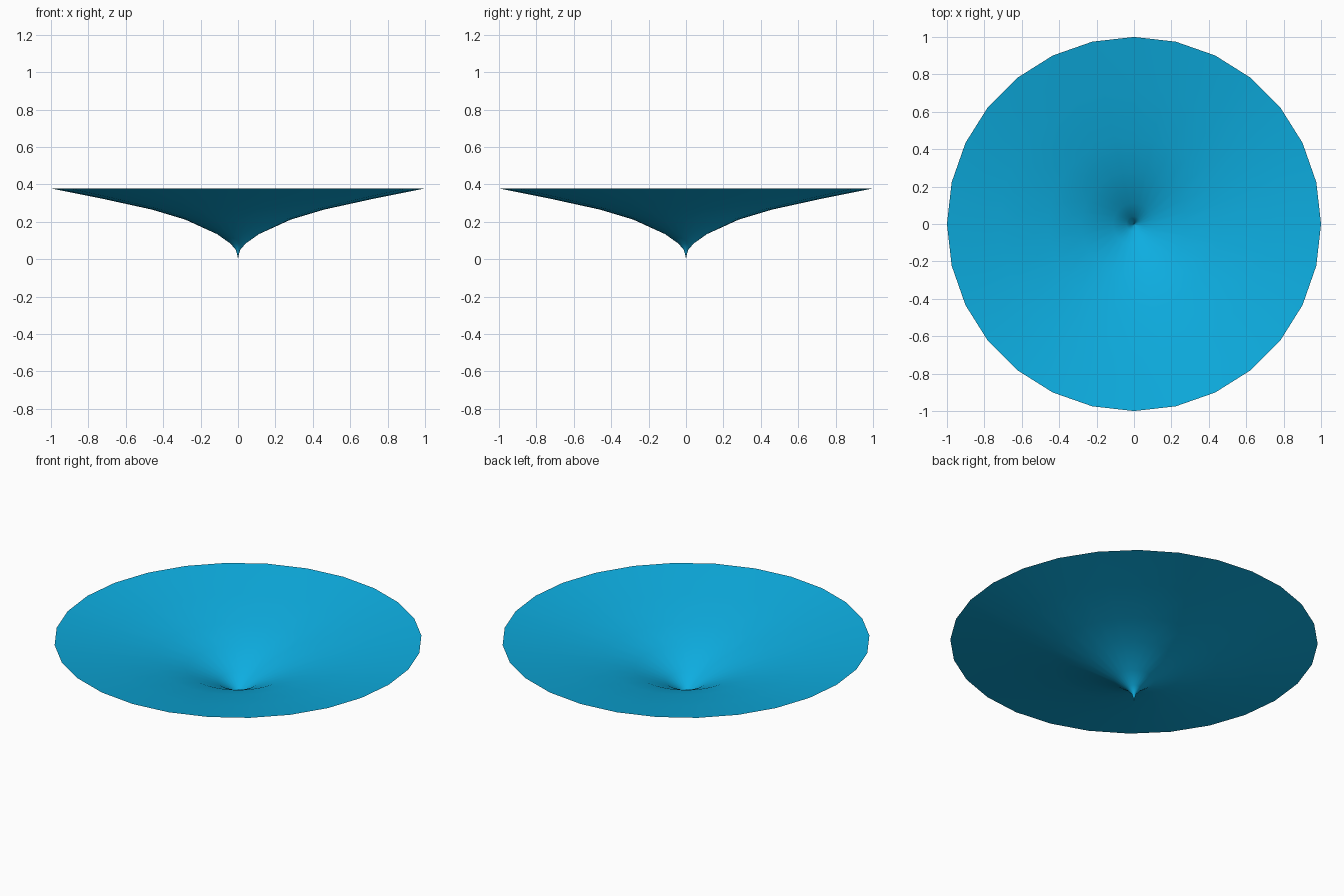
import bpy, bmesh
from math import cos, sin, tau

if "Cube" in bpy.data.objects:
    bpy.data.objects.remove(bpy.data.objects["Cube"])

SEGMENTS = 28
# Funnel profile: radius, height from the tip to the rim
PROFILE = [(0.003, 0.02), (0.012, 0.05), (0.04, 0.083), (0.112, 0.134),
           (0.283, 0.212), (0.46, 0.265), (0.72, 0.322), (1.0, 0.378)]

# Open funnel sheet, revolved around z
bm = bmesh.new()
tip = bm.verts.new((0, 0, 0))
rings = [[bm.verts.new((r * cos(tau * i / SEGMENTS), r * sin(tau * i / SEGMENTS), z))
          for i in range(SEGMENTS)] for r, z in PROFILE]
for i in range(SEGMENTS):
    j = (i + 1) % SEGMENTS
    bm.faces.new((tip, rings[0][i], rings[0][j]))
    for lower, upper in zip(rings, rings[1:]):
        bm.faces.new((lower[i], upper[i], upper[j], lower[j]))
for face in bm.faces:
    face.smooth = True

mesh = bpy.data.meshes.new("funnel_dish")
bm.to_mesh(mesh)
bm.free()
dish = bpy.data.objects.new("funnel_dish", mesh)
bpy.context.collection.objects.link(dish)

# Blue surface
blue = bpy.data.materials.new("blue")
blue.diffuse_color = (0.004, 0.42, 0.75, 1)
blue.use_nodes = True
blue.node_tree.nodes["Principled BSDF"].inputs["Base Color"].default_value = blue.diffuse_color
mesh.materials.append(blue)
